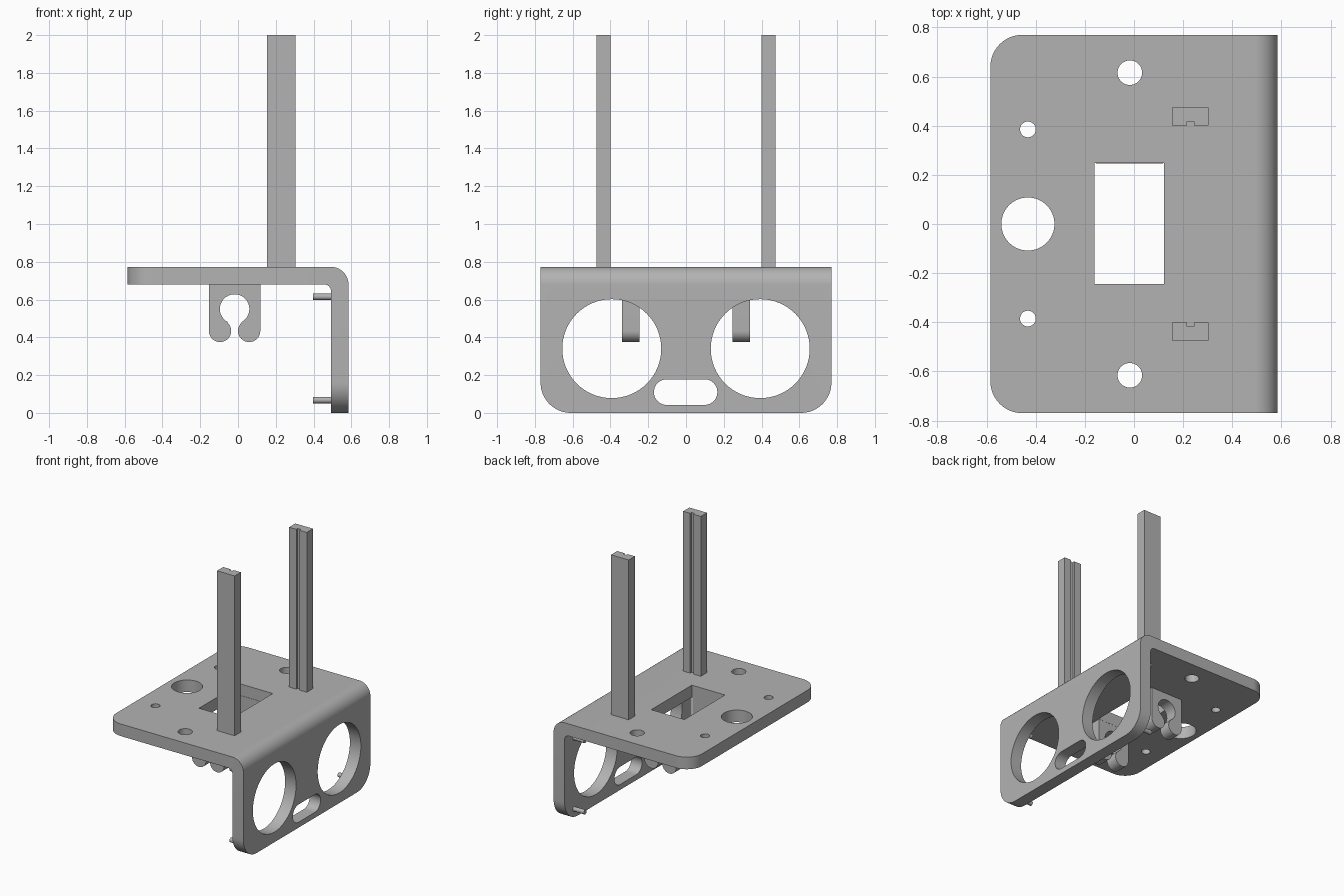
import bpy
import bmesh
from math import cos, sin, radians

if "Cube" in bpy.data.objects:
    bpy.data.objects.remove(bpy.data.objects["Cube"], do_unlink=True)

grey = bpy.data.materials.new("plain grey")
grey.use_nodes = True
grey.diffuse_color = (0.45, 0.45, 0.45, 1)
grey.node_tree.nodes["Principled BSDF"].inputs["Base Color"].default_value = grey.diffuse_color


def arc(cx, cy, r, start, end, steps):
    """Points along an arc, angles in degrees."""
    angles = [radians(start + (end - start) * i / steps) for i in range(steps + 1)]
    return [(cx + r * cos(a), cy + r * sin(a)) for a in angles]


def circle(cx, cy, r, steps=64):
    return arc(cx, cy, r, 0, 360, steps)[:-1]


def rectangle(x0, x1, y0, y1):
    return [(x0, y0), (x1, y0), (x1, y1), (x0, y1)]


def prism(name, outline, axis, start, end):
    """Extrude a closed outline along one axis."""
    place = {"x": lambda u, v, t: (t, u, v),
             "y": lambda u, v, t: (u, t, v),
             "z": lambda u, v, t: (u, v, t)}[axis]
    bm = bmesh.new()
    face = bm.faces.new([bm.verts.new(place(u, v, start)) for u, v in outline])
    moved = bmesh.ops.extrude_face_region(bm, geom=[face])["geom"]
    bmesh.ops.translate(bm, vec=place(0, 0, end - start),
                        verts=[g for g in moved if isinstance(g, bmesh.types.BMVert)])
    bmesh.ops.recalc_face_normals(bm, faces=bm.faces)
    mesh = bpy.data.meshes.new(name)
    bm.to_mesh(mesh)
    bm.free()
    mesh.materials.append(grey)
    obj = bpy.data.objects.new(name, mesh)
    bpy.context.collection.objects.link(obj)
    return obj


def smooth(obj):
    bpy.ops.object.select_all(action="DESELECT")
    obj.select_set(True)
    bpy.context.view_layer.objects.active = obj
    bpy.ops.object.shade_smooth_by_angle(angle=radians(30))


# Bent bracket: flat deck and hanging plate, from one side profile
W, D, T, TOP = 0.585, 0.77, 0.093, 0.773
profile = ([(-W, TOP - T), (-W, TOP)]
           + arc(W - T, TOP - T, T, 90, 0, 16)
           + [(W, 0), (W - T, 0)]
           + arc(W - T - 0.035, TOP - T - 0.035, 0.035, 0, 90, 8))
bracket = prism("bracket", profile, "y", -D, D)


def round_corners(obj, test, radius):
    bm = bmesh.new()
    bm.from_mesh(obj.data)
    edges = [e for e in bm.edges if test(*[v.co for v in e.verts])]
    bmesh.ops.bevel(bm, geom=edges, offset=radius, segments=12, profile=0.5, affect="EDGES")
    bm.to_mesh(obj.data)
    bm.free()


# Rounded outer corners of the deck and of the hanging plate
round_corners(bracket, lambda a, b: a.x < 0.1 - W and b.x < 0.1 - W and abs(a.y - b.y) < 0.01, 0.13)
round_corners(bracket, lambda a, b: a.z < 0.01 and b.z < 0.01 and abs(a.y - b.y) < 0.01, 0.16)

# Openings in the deck
cutters = [prism("deck_window_cutter", rectangle(-0.16, 0.122, -0.245, 0.248), "z", 0.5, 1)]
deck_holes = [(-0.432, 0, 0.108)]
for s in (-1, 1):
    deck_holes += [(-0.017, s * 0.616, 0.05), (-0.432, s * 0.385, 0.032)]
for hole in deck_holes:
    cutters.append(prism("deck_hole_cutter", circle(*hole), "z", 0.5, 1))

# Openings in the hanging plate
for s in (-1, 1):
    cutters.append(prism("round_window_cutter", circle(s * 0.393, 0.34, 0.262), "x", 0.4, 0.7))
slot = arc(0.098, 0.11, 0.068, -90, 90, 20) + arc(-0.102, 0.11, 0.068, 90, 270, 20)
cutters.append(prism("slot_cutter", slot, "x", 0.4, 0.7))

for cutter in cutters:
    mod = bracket.modifiers.new("cut", "BOOLEAN")
    mod.operation, mod.solver, mod.object = "DIFFERENCE", "EXACT", cutter
bpy.context.view_layer.objects.active = bracket
for mod in list(bracket.modifiers):
    bpy.ops.object.modifier_apply(modifier=mod.name)
for cutter in cutters:
    bpy.data.objects.remove(cutter, do_unlink=True)
smooth(bracket)

# Cable clip outline: open ring with two rounded prongs
mid = -0.018
half = ([(0.136, TOP - T + 0.005)]
        + arc(0.077, 0.434, 0.059, 0, -180, 16)
        + arc(0.077, 0.434, 0.059, 180, 134, 5)[1:]
        + arc(0, 0.55, 0.078, -62, 90, 24))
clip = [(mid + u, v) for u, v in half] + [(mid - u, v) for u, v in reversed(half[:-1])]

for s, side in ((-1, "front"), (1, "back")):
    smooth(prism(side + "_cable_clip", clip, "y", s * 0.292 - 0.046, s * 0.292 + 0.046))

    # Upright rail with a groove on its inner face
    inner, outer, groove = s * 0.4, s * 0.475, s * 0.417
    rail = [(0.154, outer), (0.154, inner), (0.215, inner), (0.215, groove),
            (0.244, groove), (0.244, inner), (0.304, inner), (0.304, outer)]
    prism(side + "_rail", rail, "z", TOP - 0.005, 2)

    # Mounting pins behind the hanging plate
    for z, level in ((0.615, "upper"), (0.068, "lower")):
        smooth(prism(f"{side}_{level}_pin", circle(s * 0.655, z, 0.017, 24), "x", 0.398, W - T + 0.005))
